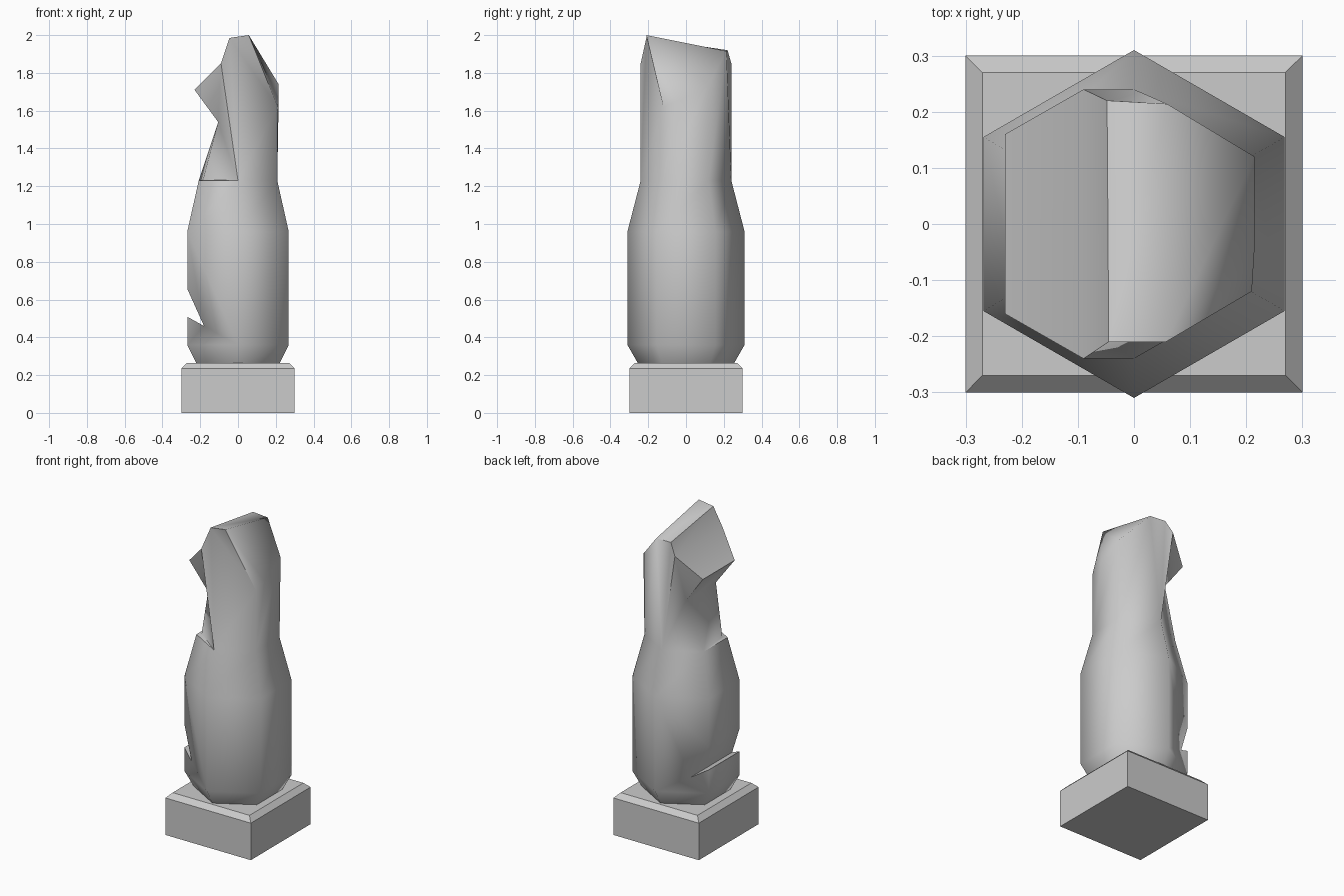
import bpy, bmesh
from math import cos, sin, pi, radians

cube = bpy.data.objects.get("Cube")
if cube:
    bpy.data.objects.remove(cube)

grey = bpy.data.materials.new("stone_grey")
grey.use_nodes = True
COLOUR = (0.6, 0.6, 0.6, 1)
grey.diffuse_color = COLOUR
bsdf = next(n for n in grey.node_tree.nodes if n.type == 'BSDF_PRINCIPLED')
bsdf.inputs["Base Color"].default_value = COLOUR


def finish(bm, name):
    """Turn a bmesh into a linked object."""
    bmesh.ops.recalc_face_normals(bm, faces=bm.faces)
    mesh = bpy.data.meshes.new(name)
    bm.to_mesh(mesh)
    bm.free()
    mesh.materials.append(grey)
    obj = bpy.data.objects.new(name, mesh)
    bpy.context.scene.collection.objects.link(obj)
    return obj


def ring(bm, radius, z, sides, turn):
    """Regular polygon of vertices at one height."""
    return [bm.verts.new((radius * cos(turn + 2 * pi * i / sides),
                          radius * sin(turn + 2 * pi * i / sides), z))
            for i in range(sides)]


def lathe(bm, profile, sides, turn):
    """Stack polygon rings, close the bottom and return the top ring."""
    rings = [ring(bm, r, z, sides, turn) for r, z in profile]
    for low, high in zip(rings, rings[1:]):
        for i in range(sides):
            j = (i + 1) % sides
            bm.faces.new((low[i], low[j], high[j], high[i]))
    bm.faces.new(rings[0])
    return rings[-1]


# Square plinth with a chamfered top
bm = bmesh.new()
top = lathe(bm, [(0.3 * 2 ** 0.5, 0), (0.3 * 2 ** 0.5, 0.235), (0.27 * 2 ** 0.5, 0.265)], 4, pi / 4)
bm.faces.new(top)
finish(bm, "plinth")

# Six-sided body, ending in the neck ring
bm = bmesh.new()
neck = lathe(bm, [(0.25, 0.255), (0.31, 0.36), (0.31, 0.96), (0.24, 1.23)], 6, -pi / 2)
v = dict(zip(("front", "left_front", "left_back", "back", "right_back", "right_front"), neck))

# Head landmarks: paired along the face, uneven along the crest
for side, s in (("front", -1), ("back", 1)):
    v["cheek_" + side] = bm.verts.new((-0.09, 0.24 * s, 1.85))
    v["muzzle_" + side] = bm.verts.new((-0.23, 0.16 * s, 1.71))
    v["chin_" + side] = bm.verts.new((-0.105, 0.15 * s, 1.54))
for name, co in {
    "brow_front": (-0.045, -0.21, 1.985), "brow_back": (-0.048, 0.22, 1.92),
    "crest_front": (0.057, -0.21, 2.0), "crest_back": (0.059, 0.214, 1.915),
    "nape_front": (0.21, -0.12, 1.62), "nape_mid": (0.215, -0.04, 1.65),
    "nape_back": (0.215, 0.12, 1.74), "chest": (-0.185, -0.1, 1.235),
}.items():
    v[name] = bm.verts.new(co)

for names in (
    # front side
    "front left_front nape_front", "front nape_front brow_front", "front brow_front cheek_front",
    "front cheek_front chin_front", "cheek_front muzzle_front chin_front",
    # nape and the cut corner of the crest
    "left_front left_back nape_back nape_mid", "left_front nape_mid nape_front",
    "brow_front nape_front crest_front", "nape_front nape_mid crest_front",
    "crest_front nape_mid nape_back", "crest_front nape_back crest_back",
    # top and face
    "brow_front crest_front crest_back brow_back", "brow_front brow_back cheek_back cheek_front",
    "cheek_front cheek_back muzzle_back muzzle_front", "muzzle_front muzzle_back chin_back chin_front",
    # back side
    "left_back back crest_back nape_back", "back cheek_back brow_back", "back brow_back crest_back",
    "back chin_back cheek_back", "cheek_back chin_back muzzle_back",
    # throat and the small chest ledge
    "back right_back chin_back", "chin_front chin_back right_back chest",
    "right_back right_front chest", "front chin_front chest", "front chest right_front",
):
    bm.faces.new([v[n] for n in names.split()])
figure = finish(bm, "figure")

# Wedge cutter for the notch low on the body
bm = bmesh.new()
wedge = [(-0.18, 0.46), (-0.36, 0.86), (-0.36, 0.56)]
ends = [[bm.verts.new((x, y, z)) for x, z in wedge] for y in (-0.4, 0.4)]
for end in ends:
    bm.faces.new(end)
for i in range(3):
    j = (i + 1) % 3
    bm.faces.new((ends[0][i], ends[0][j], ends[1][j], ends[1][i]))
cutter = finish(bm, "notch_cutter")
cutter.hide_render = True

cut = figure.modifiers.new("notch", 'BOOLEAN')
cut.operation = 'DIFFERENCE'
cut.solver = 'EXACT'
cut.object = cutter
bpy.ops.object.select_all(action='DESELECT')
bpy.context.view_layer.objects.active = figure
figure.select_set(True)
bpy.ops.object.modifier_apply(modifier=cut.name)
bpy.data.objects.remove(cutter)
bpy.ops.object.shade_smooth_by_angle(angle=radians(63))
